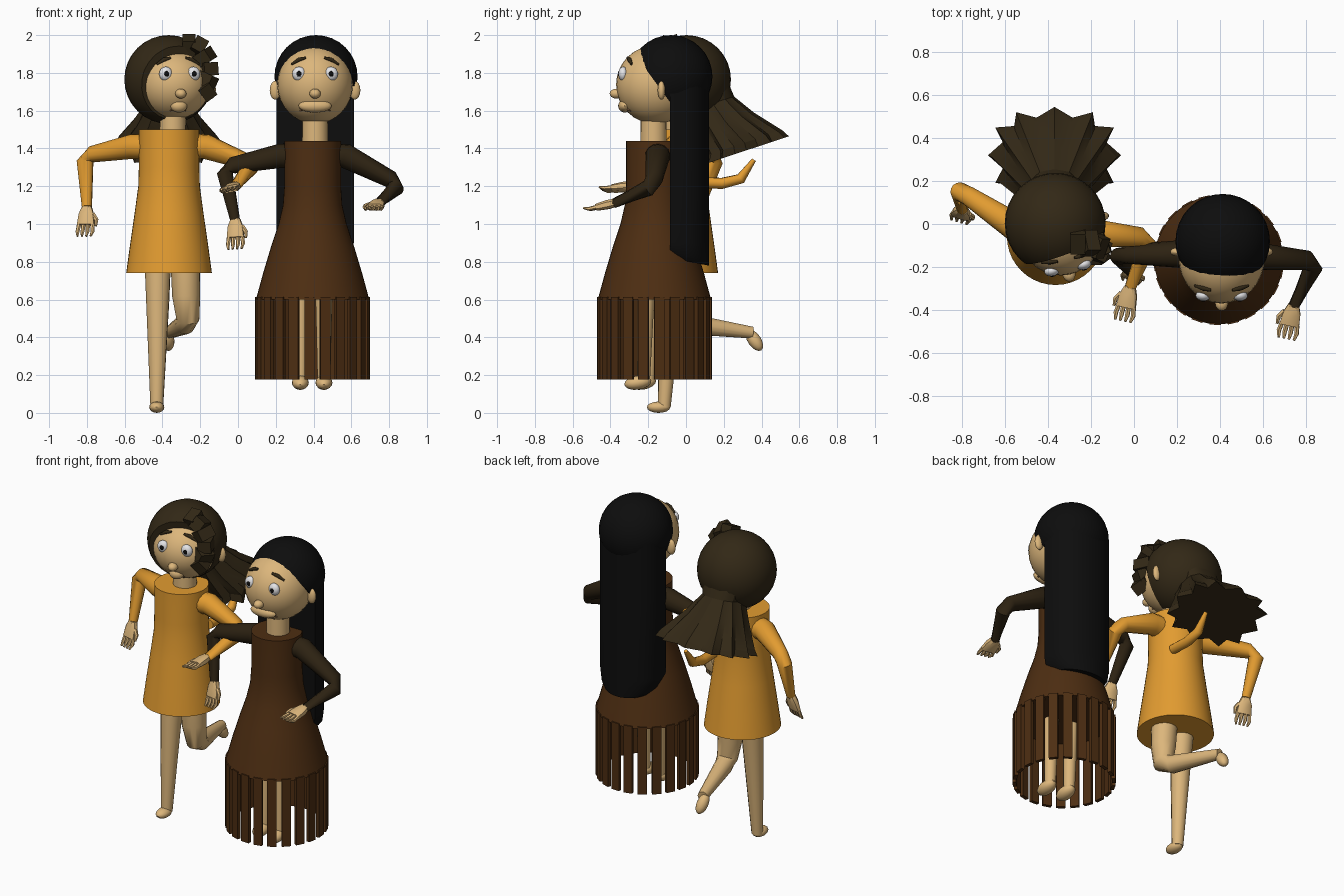
import bpy, bmesh, math
from mathutils import Vector, Matrix

if "Cube" in bpy.data.objects:
    bpy.data.objects.remove(bpy.data.objects["Cube"])


def mat(name, c):
    m = bpy.data.materials.new(name)
    m.diffuse_color = (*c, 1)
    m.use_nodes = True
    m.node_tree.nodes["Principled BSDF"].inputs["Base Color"].default_value = m.diffuse_color
    return m


SKIN = mat("skin", (.72, .47, .20))
ORANGE = mat("orange cloth", (.76, .33, .03))
BROWN = mat("brown cloth", (.075, .027, .006))
SLEEVE = mat("dark sleeve", (.026, .016, .006))
BLACK = mat("black hair", (.004, .004, .004))
DARK = mat("dark brown hair", (.032, .021, .008))
WHITE = mat("eye white", (.8, .8, .82))
LIP = mat("lip", (.25, .13, .06))


def finish(name, bm, m, angle=40):
    bmesh.ops.recalc_face_normals(bm, faces=bm.faces)
    me = bpy.data.meshes.new(name)
    bm.to_mesh(me)
    bm.free()
    me.materials.append(m)
    ob = bpy.data.objects.new(name, me)
    bpy.context.collection.objects.link(ob)
    if angle:
        bpy.ops.object.select_all(action='DESELECT')
        ob.select_set(True)
        bpy.context.view_layer.objects.active = ob
        bpy.ops.object.shade_smooth_by_angle(angle=math.radians(angle))
    return ob


def loft(name, rings, m, angle=40, bm=None):
    """Skin between equal-length rings and cap both ends."""
    own = bm is None
    bm = bm or bmesh.new()
    vs = [[bm.verts.new(p) for p in r] for r in rings]
    n = len(vs[0])
    for a, b in zip(vs, vs[1:]):
        for i in range(n):
            j = (i + 1) % n
            bm.faces.new((a[i], a[j], b[j], b[i]))
    bm.faces.new(vs[0][::-1])
    bm.faces.new(vs[-1])
    return finish(name, bm, m, angle) if own else None


def tube(name, pts, radii, m, n=14, bm=None):
    """Tapered limb along a few points."""
    P = [Vector(p) for p in pts]
    rings = []
    ref = Vector((.31, .9, .3)) if abs((P[-1] - P[0]).normalized().y) < .8 else Vector((1, .1, .2))
    for i, p in enumerate(P):
        d = (P[min(i + 1, len(P) - 1)] - P[max(i - 1, 0)]).normalized()
        u = d.cross(ref).normalized()
        v = d.cross(u)
        rings.append([p + radii[i] * (math.cos(t) * u + math.sin(t) * v)
                      for t in (2 * math.pi * k / n for k in range(n))])
    return loft(name, rings, m, 50, bm)


def lathe(name, x, y, prof, m, n=40):
    return loft(name, [[(x + r * math.cos(2 * math.pi * k / n), y + r * math.sin(2 * math.pi * k / n), z)
                        for k in range(n)] for r, z in prof], m)


def ball(name, c, r, m, rot=Matrix(), cut=None, seg=32):
    bm = bmesh.new()
    bmesh.ops.create_uvsphere(bm, u_segments=seg, v_segments=seg // 2, radius=1,
                              matrix=Matrix.Translation(c) @ rot @ Matrix.Diagonal((*r, 1)))
    if cut:  # slice off the side the normal points to and close the hole
        g = bm.verts[:] + bm.edges[:] + bm.faces[:]
        res = bmesh.ops.bisect_plane(bm, geom=g, plane_co=cut[0], plane_no=cut[1], clear_outer=True)
        bmesh.ops.contextual_create(bm, geom=[e for e in res['geom_cut'] if isinstance(e, bmesh.types.BMEdge)])
    return finish(name, bm, m)


def box(bm, c, size, rot=Matrix()):
    bmesh.ops.create_cube(bm, size=1, matrix=Matrix.Translation(c) @ rot @ Matrix.Diagonal((*size, 1)))


def hand(name, wrist, d, side, thumb):
    """Palm, four fingers and a thumb; side is the direction across the knuckles."""
    w, d = Vector(wrist), Vector(d).normalized()
    s = Vector(side)
    s = (s - d * s.dot(d)).normalized()
    nrm = d.cross(s)
    bm = bmesh.new()
    rings = [[w + d * t + s * a * wd + nrm * b * th for a, b in
              ((-1, -.5), (-.6, -1), (.6, -1), (1, -.5), (1, .5), (.6, 1), (-.6, 1), (-1, .5))]
             for t, wd, th in ((-.01, .025, .022), (.03, .04, .024), (.09, .046, .018))]
    loft("", rings, SKIN, bm=bm)
    for k in (-1.5, -.5, .5, 1.5):
        a = w + d * .085 + s * k * .024
        tube("", [a, a + d * .04 + s * k * .004, a + d * .07 + nrm * .012], (.012, .011, .006), SKIN, 6, bm)
    a = w + d * .03 + s * thumb * .035
    tube("", [a, a + d * .03 + s * thumb * .022, a + d * .065 + s * thumb * .022], (.014, .012, .007), SKIN, 6, bm)
    return finish(name, bm, SKIN)


def face(tag, c, r, yaw, eye_u, mouth_w, brow_w):
    """Head with eyes, brows, nose, mouth and ears placed on an ellipsoid."""
    R = Matrix.Rotation(yaw, 4, 'Z')
    c = Vector(c)

    def at(u, w, out=0.):
        y = -r[1] * math.sqrt(max(0, 1 - (u / r[0]) ** 2 - (w / r[2]) ** 2)) - out
        return c + R @ Vector((u, y, w))
    ball(tag + "_head", c, r, SKIN, R)
    ez = 1.795 - c.z
    for s, nm in ((-1, "_right"), (1, "_left")):
        ball(tag + nm + "_eye", at(s * eye_u, ez, -.008), (.036, .025, .038), WHITE, R, seg=20)
        ball(tag + nm + "_pupil", at(s * eye_u, ez, .014), (.014, .006, .015), BLACK, R, seg=12)
        tube(tag + nm + "_brow", [at(s * (eye_u - .035), ez + .085, .004), at(s * eye_u, ez + .075, .004),
                                  at(s * (eye_u + .04), ez + .05, .004)], (.007, .012, .006), DARK, 8)
        ball(tag + nm + "_ear", c + R @ Vector((s * (r[0] + .01), .03, -.03)), (.03, .02, .05), SKIN, R, seg=16)
    ball(tag + "_nose", at(0, 1.69 - c.z, .005), (.03, .035, .026), SKIN, R, seg=16)
    ball(tag + "_muzzle", at(0, 1.625 - c.z, -.012), (mouth_w, .035, .035), SKIN, R, seg=20)
    tube(tag + "_mouth", [at(-mouth_w * .9, 1.6 - c.z, -.001), at(-mouth_w * .4, 1.622 - c.z, .014),
                          at(mouth_w * .4, 1.622 - c.z, .014), at(mouth_w * .9, 1.6 - c.z, -.001)],
         (.004, .008, .008, .004), LIP, 8)


# ---------- running girl in orange ----------
AX, AY = -.365, -.057
lathe("orange_dress", AX, AY, [(.227, .74), (.208, .88), (.182, 1.06), (.163, 1.2), (.16, 1.3), (.16, 1.5)], ORANGE)
lathe("orange_girl_neck", -.345, -.05, [(.07, 1.45), (.068, 1.62)], SKIN, 20)
face("orange_girl", (-.343, -.035, 1.74), (.197, .205, .187), .2, .075, .045, .03)
ball("orange_girl_hair", (-.367, .003, 1.765), (.235, .235, .235), DARK,
     cut=(Vector((-.367, .003, 1.765)) + Vector((.34, -.93, -.15)) * .125, (.34, -.93, -.15)))

# flared back hair with a pleated, ragged end
rings = []
N = 24
for cy, cz, rx, ry, tilt, zig in ((.09, 1.82, .16, .1, .1, 0), (.14, 1.64, .12, .115, .3, .03),
                                  (.21, 1.54, .19, .15, .33, .1), (.31, 1.43, .29, .20, .33, .16),
                                  (.32, 1.39, .31, .225, .33, .2)):
    ring = []
    for k in range(N):
        t = 2 * math.pi * k / N
        q = 1 - zig * (k % 2)
        a, b = math.cos(t), math.sin(t)
        x = math.copysign(abs(a) ** .8, a) * rx * q
        y = math.copysign(abs(b) ** .8, b) * ry * q
        ring.append((-.37 + x, cy + y, cz + y * tilt))
    rings.append(ring)
loft("flared_back_hair", rings, DARK, 25)

# tousled forelock on one side
bm = bmesh.new()
for i, p in enumerate(((-.26, -.08, 1.95), (-.21, -.09, 1.935), (-.175, -.1, 1.885), (-.16, -.1, 1.82),
                       (-.165, -.12, 1.76), (-.17, -.13, 1.71))):
    box(bm, p, (.07, .1, .08), Matrix.Rotation(.5 * i, 4, 'Y') @ Matrix.Rotation(.4 * (-1) ** i, 4, 'X'))
finish("forelock", bm, DARK, 0)
tube("dress_back_sash", [(-.25, .06, 1.22), (-.25, .19, 1.215), (-.25, .29, 1.24), (-.25, .36, 1.34)],
     (.03, .03, .028, .012), ORANGE, 10)

tube("orange_right_sleeve", [(-.45, -.05, 1.41), (-.56, -.01, 1.41), (-.77, .13, 1.37), (-.81, .15, 1.33),
                             (-.80, .07, 1.09)], (.07, .066, .045, .045, .027), ORANGE)
hand("orange_right_hand", (-.80, .065, 1.08), (-.08, -.3, -1), (1, -.3, 0), 1)
tube("orange_left_sleeve", [(-.27, -.05, 1.41), (-.17, -.045, 1.41), (.03, -.06, 1.335), (.065, -.09, 1.3),
                            (-.015, -.29, 1.2)], (.07, .066, .045, .045, .027), ORANGE)
hand("orange_left_hand", (-.02, -.3, 1.2), (-.2, -1, -.15), (1, -.2, .2), -1)

tube("orange_standing_leg", [(-.425, -.06, .85), (-.425, -.08, .6), (-.43, -.115, .03)], (.072, .062, .034), SKIN)
ball("orange_standing_foot", (-.43, -.145, .03), (.04, .062, .03), SKIN, seg=16)
tube("orange_raised_leg", [(-.28, -.05, .85), (-.275, -.06, .62), (-.265, -.045, .5), (-.28, .02, .47),
                           (-.365, .35, .425)], (.08, .074, .062, .055, .032), SKIN)
ball("orange_raised_foot", (-.372, .362, .385), (.035, .035, .065), SKIN, Matrix.Rotation(-.7, 4, 'X') @
     Matrix.Rotation(1.3, 4, 'X') @ Matrix.Rotation(-.1, 4, 'Y'), seg=16)

# ---------- girl in the fringed brown dress ----------
BX, BY = .395, -.167
lathe("brown_dress", BX, BY, [(.3, .6), (.262, .74), (.22, .88), (.18, 1.0), (.157, 1.1), (.15, 1.2), (.15, 1.44)],
      BROWN)
bm = bmesh.new()
for k in range(22):
    t = 2 * math.pi * (k + .3) / 22
    box(bm, (BX + .292 * math.cos(t), BY + .292 * math.sin(t), .395), (.022, .054, .435), Matrix.Rotation(t, 4, 'Z'))
finish("skirt_fringe", bm, BROWN, 0)
lathe("brown_girl_neck", .408, -.172, [(.07, 1.4), (.068, 1.6)], SKIN, 20)
face("brown_girl", (.408, -.16, 1.738), (.2, .21, .208), 0, .085, .088, .035)

# smooth hair cap cut back from the face, and the long straight fall
ball("black_hair_cap", (.413, -.08, 1.78), (.22, .22, .22), BLACK, cut=((.4, -.11, 1.68), (0, -1.36, -1)))
rings = []
for z, q in ((.80, .82), (.83, .94), (.9, 1), (1.4, 1), (1.78, 1)):
    ring = []
    for k in range(25):
        t = math.pi * k / 24
        y = -.085 + .208 * math.sin(t) ** .7
        ring.append((.408 + .205 * q * math.cos(t), y, z - (.2 * (y - .02) if z < .85 else 0)))
    rings.append(ring)
loft("long_black_hair", rings, BLACK)

tube("brown_right_sleeve", [(.32, -.15, 1.36), (.22, -.14, 1.36), (-.03, -.14, 1.31), (-.07, -.15, 1.27),
                            (-.015, -.22, 1.02)], (.07, .065, .045, .042, .026), SLEEVE)
hand("brown_right_hand", (-.013, -.222, 1.015), (0, -.25, -1), (1, -.3, 0), 1)
tube("brown_left_sleeve", [(.47, -.15, 1.36), (.57, -.15, 1.36), (.81, -.17, 1.235), (.835, -.2, 1.19),
                           (.745, -.38, 1.11)], (.07, .065, .046, .044, .026), SLEEVE)
hand("brown_left_hand", (.742, -.385, 1.11), (-.22, -1, -.25), (1, -.2, 0), -1)

for nm, x, y in (("right", .33, -.2), ("left", .455, -.225)):
    tube("brown_" + nm + "_leg", [(x, y + .02, .8), (x, y + .01, .5), (x, y, .16)], (.05, .042, .034), SKIN)
    ball("brown_" + nm + "_foot", (x, y - .03, .16), (.045, .072, .037), SKIN, Matrix.Rotation(.15, 4, 'X'), seg=16)
